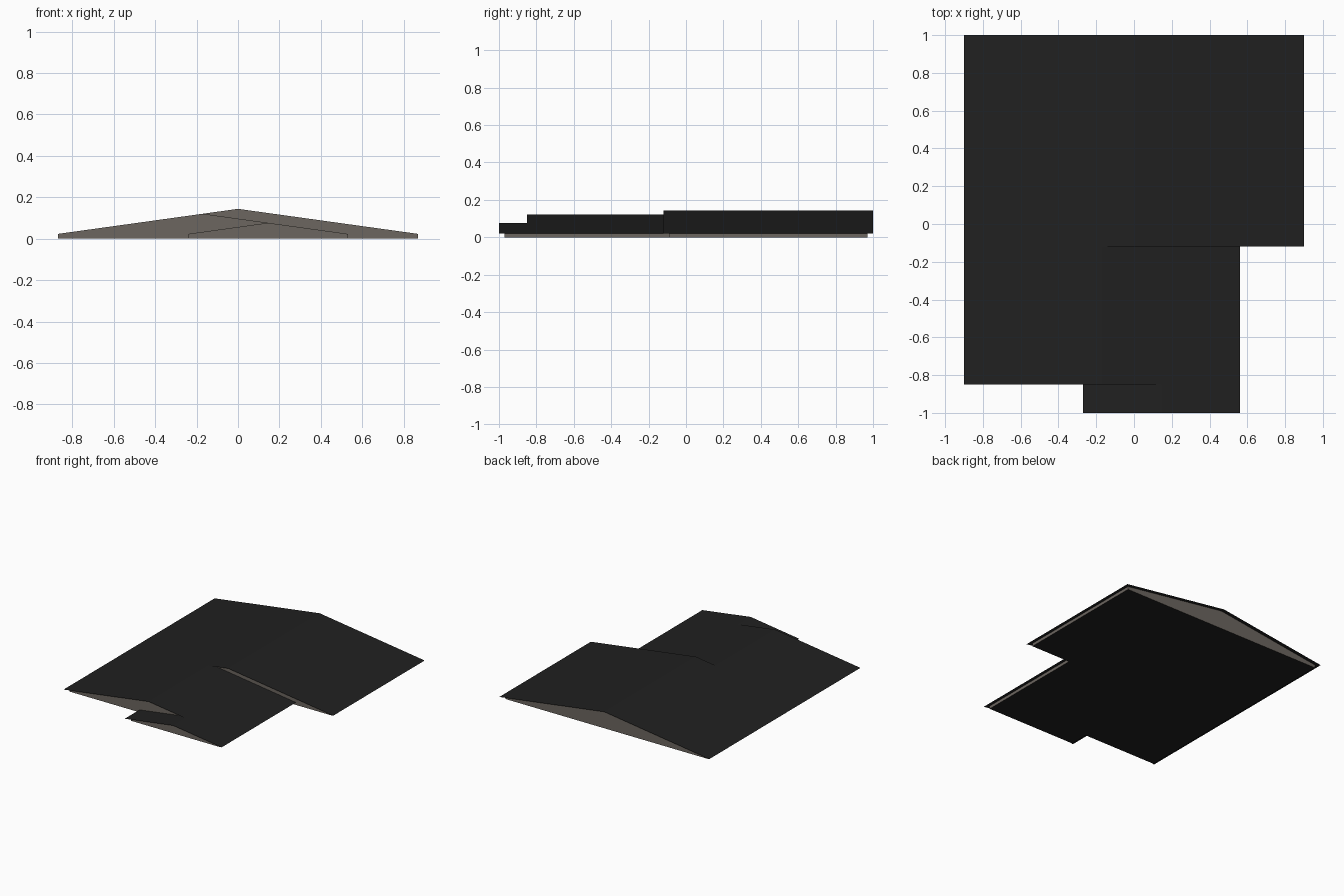
import bpy

if "Cube" in bpy.data.objects:
    bpy.data.objects.remove(bpy.data.objects["Cube"])

SLOPE, EAVE, INSET = 0.139, 0.019, 0.03

# Gabled sections, back to front: eave x range, front y, back y
SECTIONS = [(-0.90, 0.90, -0.12, 1.00),
            (-0.90, 0.56, -0.85, -0.12),
            (-0.27, 0.56, -1.00, -0.85)]


def material(name, rgb):
    m = bpy.data.materials.new(name)
    m.diffuse_color = (*rgb, 1)
    m.use_nodes = True
    m.node_tree.nodes["Principled BSDF"].inputs["Base Color"].default_value = m.diffuse_color
    return m


def make(name, faces, mat):
    verts, polys = [], []
    for f in faces:
        polys.append(range(len(verts), len(verts) + len(f)))
        verts += f
    me = bpy.data.meshes.new(name)
    me.from_pydata(verts, [], [list(p) for p in polys])
    me.materials.append(mat)
    ob = bpy.data.objects.new(name, me)
    bpy.context.collection.objects.link(ob)


def height(sec, x):
    """Roof height of a section at x."""
    return EAVE + SLOPE * min(x - sec[0], sec[1] - x)


dark = material("dark_roofing", (0.015, 0.015, 0.015))
stone = material("warm_grey_wall", (0.15, 0.132, 0.115))

roof, walls, base = [], [], []
for i, s in enumerate(SECTIONS):
    x0, x1, y0, y1 = s
    first = i == 0
    rx = (x0 + x1) / 2
    rz = height(s, rx)
    wx0, wx1, wy0 = x0 + INSET, x1 - INSET, y0 + INSET
    wy1 = y1 - INSET if first else y1 + INSET
    yb = y1 if first else wy1
    wz = height(s, wx0)
    # two roof slopes, overhanging the walls
    roof.append([(x0, y0, EAVE), (rx, y0, rz), (rx, yb, rz), (x0, yb, EAVE)][::-1])
    roof.append([(rx, y0, rz), (x1, y0, EAVE), (x1, yb, EAVE), (rx, yb, rz)])
    # low side walls and underside
    walls.append([(wx0, wy1, 0), (wx0, wy0, 0), (wx0, wy0, wz), (wx0, wy1, wz)])
    walls.append([(wx1, wy0, 0), (wx1, wy1, 0), (wx1, wy1, wz), (wx1, wy0, wz)])
    base.append([(wx0, wy0, 0), (wx0, wy1, 0), (wx1, wy1, 0), (wx1, wy0, 0)])
    # front gable, only the part left exposed by the next section
    top = [(wx1, wz), (rx, rz), (wx0, wz)]
    if i == 0:      # exposed to the right of the next ridge
        n = SECTIONS[1]
        nx = (n[0] + n[1]) / 2
        low = [(nx, height(n, nx)), (n[1] - INSET, wz), (n[1] - INSET, 0), (wx1, 0)]
        prof = low + top[:2]
    elif i == 1:    # exposed to the left of the next ridge
        n = SECTIONS[2]
        nx = (n[0] + n[1]) / 2
        prof = [(wx0, 0), (n[0] + INSET, 0), (n[0] + INSET, wz),
                (nx, height(n, nx))] + top[1:]
    else:
        prof = [(wx0, 0), (wx1, 0)] + top
    walls.append([(x, wy0, z) for x, z in prof])
    if first:       # back gable
        walls.append([(x, wy1, z) for x, z in [(wx0, 0), (wx1, 0)] + top][::-1])

make("roof_slopes", roof, dark)
make("gable_walls", walls, stone)
make("underside", base, dark)
